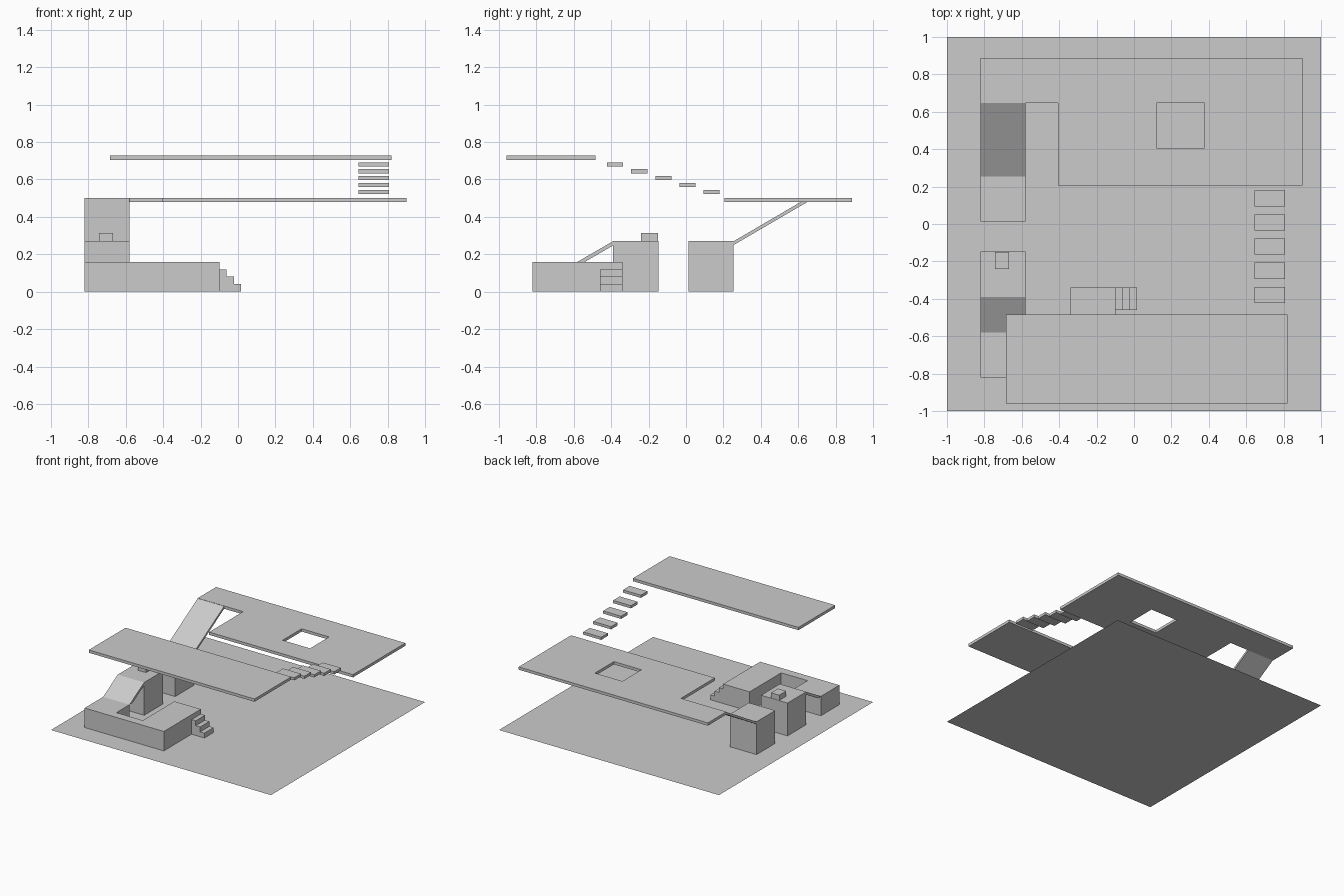
import bpy, bmesh
from mathutils import Vector

if "Cube" in bpy.data.objects:
    bpy.data.objects.remove(bpy.data.objects["Cube"])


def extrude(name, outline, offset):
    """Solid from a planar outline of 3D points swept along an offset."""
    bm = bmesh.new()
    face = bm.faces.new([bm.verts.new(p) for p in outline])
    moved = bmesh.ops.extrude_face_region(bm, geom=[face])["geom"]
    bmesh.ops.translate(bm, vec=Vector(offset),
                        verts=[v for v in moved if isinstance(v, bmesh.types.BMVert)])
    bmesh.ops.recalc_face_normals(bm, faces=bm.faces)
    mesh = bpy.data.meshes.new(name)
    bm.to_mesh(mesh)
    bm.free()
    obj = bpy.data.objects.new(name, mesh)
    bpy.context.collection.objects.link(obj)
    return obj


def slab(name, plan, z0, z1):
    return extrude(name, [(x, y, z0) for x, y in plan], (0, 0, z1 - z0))


def box(name, x0, x1, y0, y1, z0, z1):
    return slab(name, [(x0, y0), (x1, y0), (x1, y1), (x0, y1)], z0, z1)


LEFT, RIGHT = -0.82, -0.58      # shared width of towers and ramps


def ramp(name, profile):
    return extrude(name, [(LEFT, y, z) for y, z in profile], (RIGHT - LEFT, 0, 0))


# Floor sheet
bpy.ops.mesh.primitive_plane_add(size=2)
bpy.context.object.name = "floor"

# Low base with a recess cut in from the back
slab("base_block", [(LEFT, -0.82), (-0.10, -0.82), (-0.10, -0.34), (-0.34, -0.34),
                    (-0.34, -0.75), (RIGHT, -0.75), (RIGHT, -0.58), (LEFT, -0.58)], 0, 0.16)

# Small staircase beside the base
extrude("base_stairs", [(x, -0.46, z) for x, z in
                        [(-0.10, 0), (0.017, 0), (0.017, 0.04), (-0.022, 0.04), (-0.022, 0.08),
                         (-0.062, 0.08), (-0.062, 0.12), (-0.10, 0.12)]], (0, 0.12, 0))

# Two towers separated by a jumping gap, with a small obstacle
box("front_tower", LEFT, RIGHT, -0.39, -0.147, 0, 0.27)
box("back_tower", LEFT, RIGHT, 0.013, 0.255, 0, 0.27)
box("obstacle", -0.743, -0.668, -0.24, -0.15, 0.27, 0.313)

# Ramps
ramp("front_ramp", [(-0.58, 0.16), (-0.39, 0.27), (-0.39, 0.247), (-0.54, 0.16)])
ramp("back_ramp", [(0.255, 0.27), (0.648, 0.50), (0.648, 0.479), (0.255, 0.25)])

# Middle platform with a corner notch and a square hole
middle = slab("middle_platform", [(-0.407, 0.207), (0.90, 0.207), (0.90, 0.887),
                                  (LEFT, 0.887), (LEFT, 0.648), (-0.407, 0.648)], 0.479, 0.502)
cutter = box("hole_cutter", 0.123, 0.373, 0.403, 0.65, 0.4, 0.6)
cutter.hide_render = True
cutter.hide_viewport = True
cut = middle.modifiers.new("hole", "BOOLEAN")
cut.operation = "DIFFERENCE"
cut.solver = "EXACT"
cut.object = cutter

# Floating steps up to the top platform
for i in range(5):
    y, z = 0.137 - 0.129 * i, 0.544 + 0.037 * i
    box(f"floating_step_{i + 1}", 0.645, 0.808, y - 0.043, y + 0.043, z - 0.022, z)

# Top platform
box("top_platform", -0.684, 0.822, -0.96, -0.483, 0.704, 0.727)
